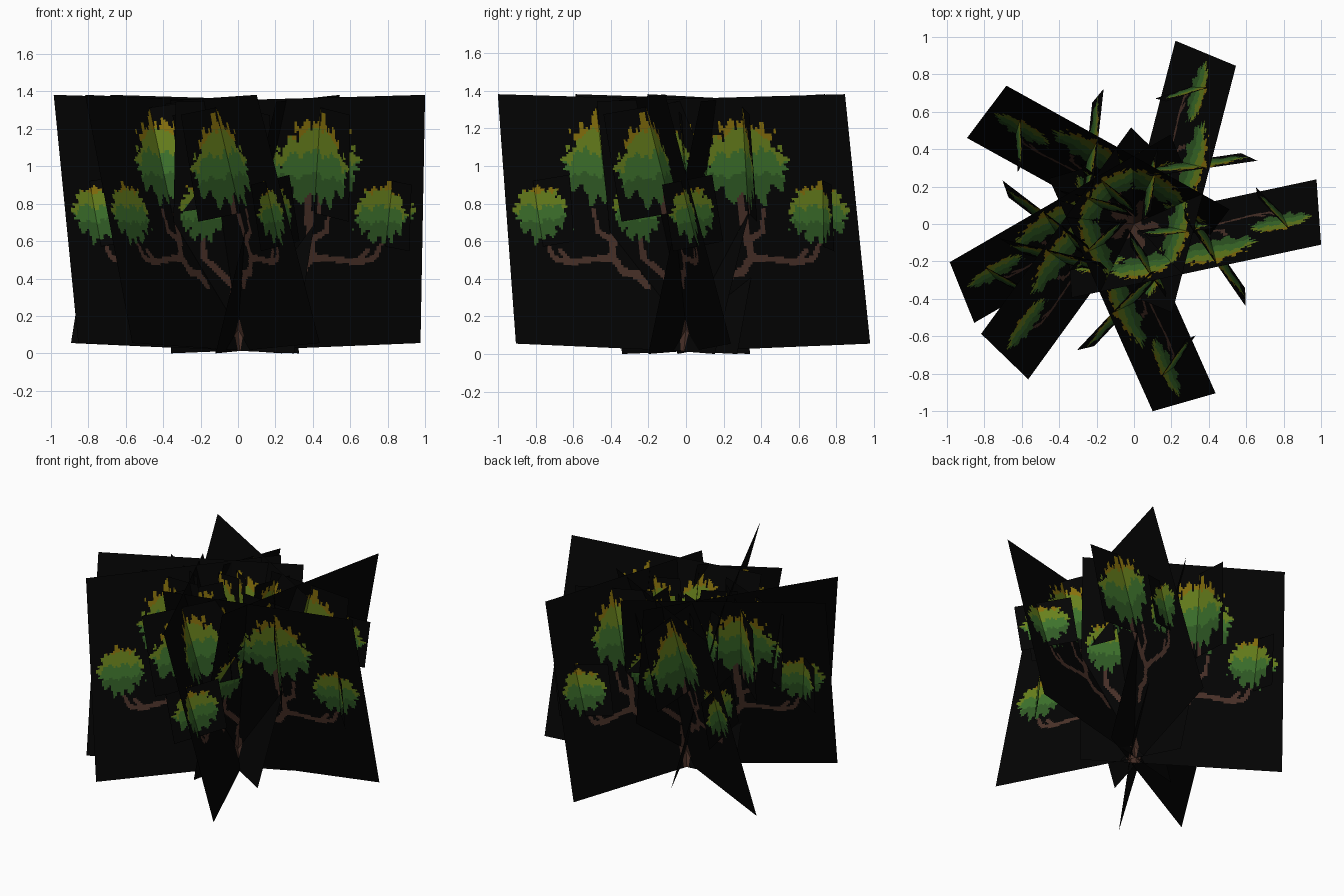
import bpy, math
from mathutils import Vector, Matrix

if "Cube" in bpy.data.objects:
    bpy.data.objects.remove(bpy.data.objects["Cube"])

# ---- flat colours ----
def mat(name, rgb):
    m = bpy.data.materials.new(name)
    m.diffuse_color = [(c / 255) ** 2.2 for c in rgb] + [1]
    m.use_nodes = True
    m.node_tree.nodes["Principled BSDF"].inputs["Base Color"].default_value = m.diffuse_color
    return m

MATS = [mat("card_black", (12, 12, 12)), mat("bark_brown", (76, 53, 45)),
        mat("leaf_dark_green", (52, 92, 42)), mat("leaf_green", (64, 114, 48)),
        mat("leaf_olive", (104, 128, 34)), mat("leaf_mustard", (134, 112, 20))]
BLACK, BARK, DARK, GREEN, OLIVE, MUSTARD = range(6)
CELL = 0.0125

# ---- painting rules ----
def leaf(x, z, cx, cz, rx, rz, spike):
    """Ragged leaf clump: returns a colour index, or None outside."""
    dx, dz = (x - cx) / rx, (z - cz) / rz
    tall = rz > 0.2
    if tall:        # teardrop with a flatter underside
        dx *= 1 + 0.35 * max(-0.3, dz)
        dz *= 1.25 if dz < 0 else 1
    a, r = math.atan2(dz, dx), math.hypot(dx, dz)
    edge = 0.90 + 0.07 * math.sin(9 * a + 1) + 0.06 * math.sin(23 * a)
    if dz > 0.2:    # upright tips
        edge += spike * (math.sin(15 * dx) + 0.6 * math.sin(37 * dx))
    if dz < -0.3:   # drooping fronds
        edge += 0.10 * math.sin(19 * dx + 2)
    if r > edge:
        return None
    tone = dz + 0.06 * math.sin(11 * dx) + 0.05 * math.sin(27 * dx)
    if r > 0.74 and dz > -0.1:
        tone += 0.25
    if tone > (0.72 if tall else 0.98):
        return MUSTARD
    return OLIVE if tone > 0.22 else GREEN if tone > -0.28 else DARK

def near(x, z, path):
    """Signed clearance from a tapering painted branch."""
    p, best = Vector((x, z)), 9
    for (x0, z0, w0), (x1, z1, w1) in zip(path, path[1:]):
        a, d = Vector((x0, z0)), Vector((x1 - x0, z1 - z0))
        t = max(0, min(1, (p - a).dot(d) / d.length_squared))
        best = min(best, (p - a - d * t).length - (w0 + (w1 - w0) * t))
    return best

BRANCHES = [
    [(.21, .34, .018), (.26, .40, .024), (.34, .41, .022), (.40, .49, .022),
     (.38, .63, .022), (.37, .86, .016)],
    [(.41, .48, .02), (.54, .47, .016), (.65, .45, .016), (.74, .47, .016), (.77, .54, .012)],
    [(.64, .45, .014), (.70, .51, .010)],
    [(.39, .58, .016), (.47, .62, .014), (.49, .74, .010)],
    [(0, 0, .04), (.01, .14, .04), (-.02, .30, .028), (.03, .48, .022), (.02, .85, .014)],
    [(-.01, .33, .020), (-.10, .42, .018), (-.19, .50, .016), (-.20, .64, .012)]]

CLUMPS = [(.42, .99, .24, .27, .09),      # upper outer
          (.79, .71, .175, .165, .04),    # lower outer
          (.04, 1.0, .20, .27, .09),      # crown, around the axis
          (-.20, .76, .14, .165, .04)]    # lower inner

def paint_big(x, z):
    for clump in CLUMPS:
        c = leaf(x, z, *clump)
        if c is not None:
            return c
    return BARK if any(near(x, z, b) < 0 for b in BRANCHES) else BLACK

def paint_upper(x, z):
    c = leaf(x, z, .02, -.02, .265, .27, .09)
    if c is None:
        return BARK if near(x, z, [(0, -.32, .02), (.01, -.15, .014)]) < 0 else BLACK
    return c

def paint_lower(x, z):
    return leaf(x, z, 0, 0, .17, .15, .04) or BLACK

def paint_crown(x, z):
    return leaf(x, z, 0, 0, .17, .24, .06) or BLACK

# ---- a card: fine grid, coloured face by face ----
def card_mesh(name, x0, x1, z0, z1, place, paint):
    nx, nz = round((x1 - x0) / CELL), round((z1 - z0) / CELL)
    xs = [x0 + (x1 - x0) * i / nx for i in range(nx + 1)]
    zs = [z0 + (z1 - z0) * j / nz for j in range(nz + 1)]
    verts = [place(x, z) for z in zs for x in xs]
    w = nx + 1
    faces = [(j * w + i, j * w + i + 1, (j + 1) * w + i + 1, (j + 1) * w + i)
             for j in range(nz) for i in range(nx)]
    me = bpy.data.meshes.new(name)
    me.from_pydata(verts, [], faces)
    for m in MATS:
        me.materials.append(m)
    me.polygons.foreach_set("material_index", [
        paint((xs[i] + xs[i + 1]) / 2, (zs[j] + zs[j + 1]) / 2)
        for j in range(nz) for i in range(nx)])
    me.update()
    return me

def lean(x, z):
    """Big cards lean sideways and rise slightly outwards."""
    s, t = (x + .36) / 1.36, z / 1.345
    return (x * (.99 if x > 0 else 1), -.02 + .19 * s - .35 * t,
            z + s * (.055 * (1 - t) + .037 * t))

flat = lambda x, z: (x, 0, z)
big = card_mesh("branch_card", -.36, 1.0, 0, 1.345, lean, paint_big)
upper = card_mesh("upper_leaf_card", -.29, .29, -.29, .29, flat, paint_upper)
lower = card_mesh("lower_leaf_card", -.19, .19, -.18, .18, flat, paint_lower)
crown = card_mesh("crown_leaf_card", -.17, .17, -.25, .25, flat, paint_crown)

def add(name, me, matrix):
    ob = bpy.data.objects.new(name, me)
    bpy.context.collection.objects.link(ob)
    ob.matrix_world = matrix

def cross(pos, yaw):
    """Small card crossing a branch card, slightly rolled and tilted."""
    return (Matrix.Translation(pos) @ Matrix.Rotation(math.radians(yaw), 4, 'Z')
            @ Matrix.Rotation(.09, 4, 'X') @ Matrix.Rotation(.14, 4, 'Y'))

# ---- six arms around the trunk ----
for k, ang in enumerate((4, 67.5, 143, 202, 226, 286), 1):
    arm = Matrix.Rotation(math.radians(ang), 4, 'Z')
    add(f"branch_card_{k}", big, arm)
    add(f"upper_leaf_card_{k}", upper, arm @ cross((.42, -.185, 1.03), -60))
    add(f"crown_leaf_card_{k}", crown, arm @ cross((.06, -.22, 1.05), -60))
    if k != 5:
        add(f"lower_leaf_card_{k}", lower, arm @ cross((.79, -.02, .75), -50))
